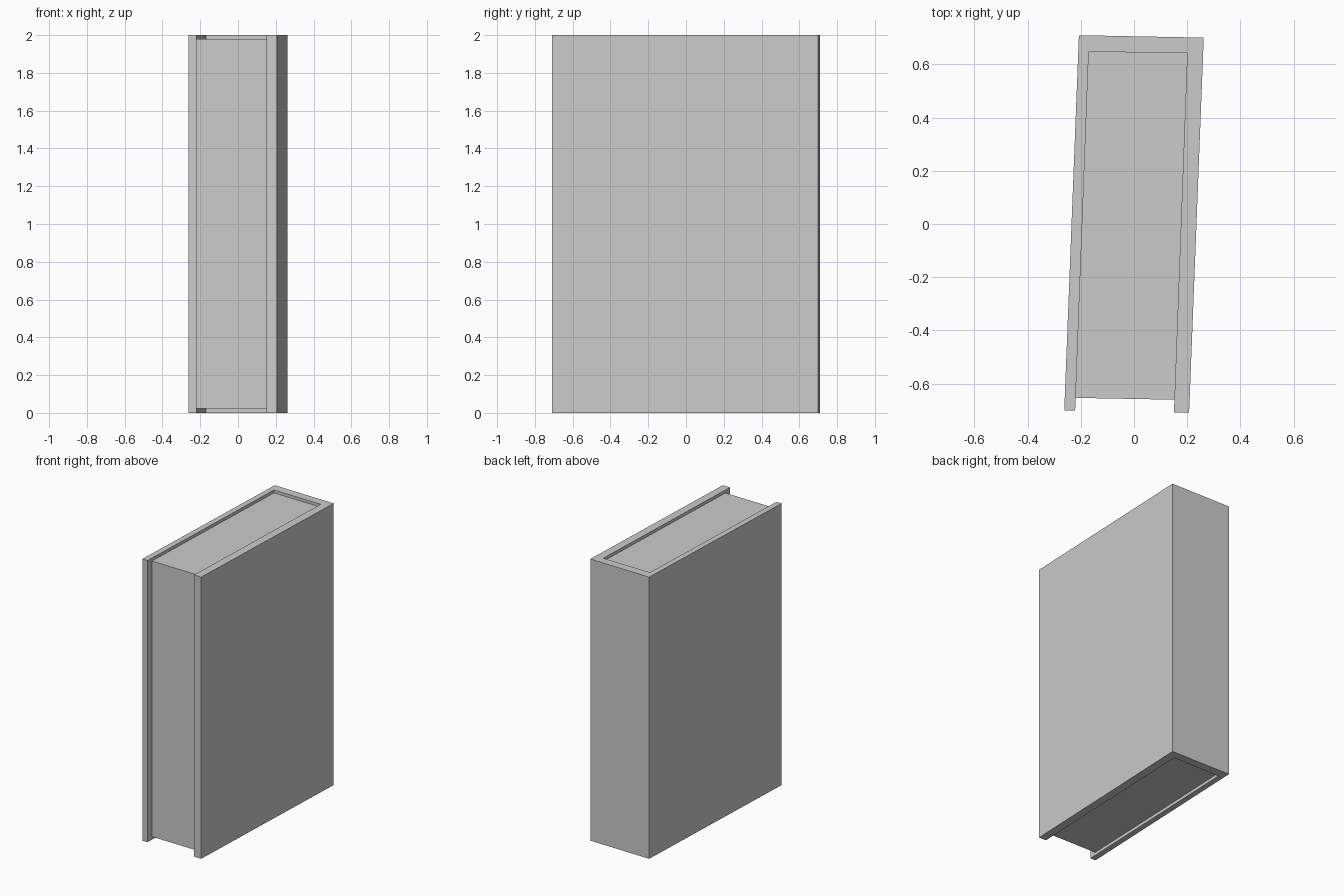
import bpy
import bmesh
from mathutils import Vector

if "Cube" in bpy.data.objects:
    bpy.data.objects.remove(bpy.data.objects["Cube"])


def prism(name, profile, z0, z1):
    """Extrude a flat outline straight up from z0 to z1."""
    bm = bmesh.new()
    face = bm.faces.new([bm.verts.new((x, y, z0)) for x, y in profile])
    top = bmesh.ops.extrude_face_region(bm, geom=[face])["geom"]
    verts = [v for v in top if isinstance(v, bmesh.types.BMVert)]
    bmesh.ops.translate(bm, verts=verts, vec=Vector((0, 0, z1 - z0)))
    bmesh.ops.recalc_face_normals(bm, faces=bm.faces)
    mesh = bpy.data.meshes.new(name)
    bm.to_mesh(mesh)
    bm.free()
    obj = bpy.data.objects.new(name, mesh)
    bpy.context.collection.objects.link(obj)
    return obj


# Cover: slightly skewed U outline, spine at the back, boards left and right
prism("book_cover", [
    (-0.262, -0.700), (-0.207, 0.709), (0.262, 0.700), (0.207, -0.709),
    (0.150, -0.708), (0.200, 0.642), (-0.170, 0.647), (-0.221, -0.701),
], 0.0, 2.0)

# Page block: recessed at top, bottom and front, tucked slightly into the cover
prism("page_block", [
    (-0.223, -0.653), (-0.174, 0.651), (0.204, 0.646), (0.156, -0.660),
], 0.022, 1.979)
